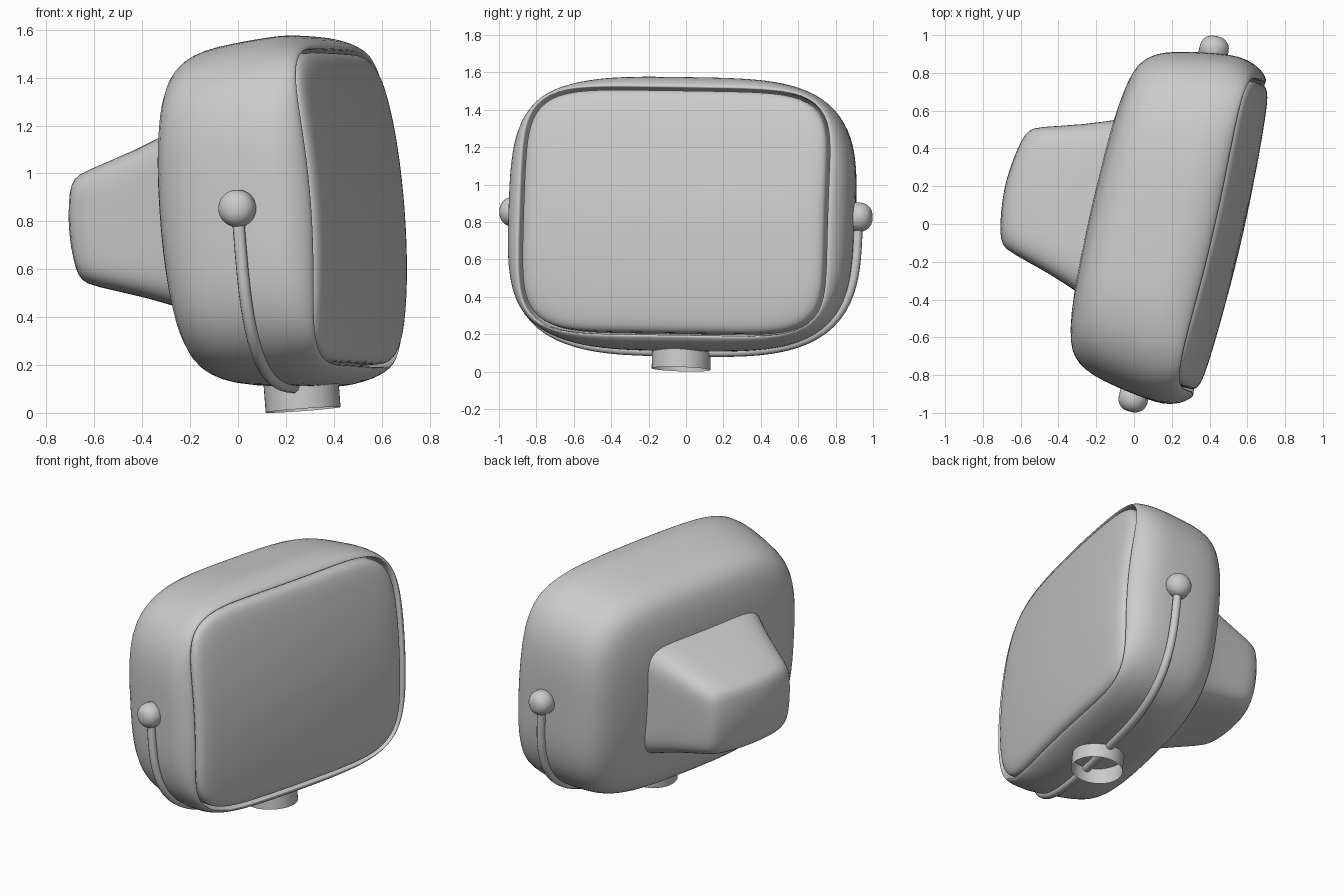
import bpy, bmesh, math
from mathutils import Matrix, Vector

if "Cube" in bpy.data.objects:
    bpy.data.objects.remove(bpy.data.objects["Cube"])

# Single grey finish
grey = bpy.data.materials.new("plain_grey")
grey.use_nodes = True
colour = (0.6, 0.6, 0.6, 1)
grey.diffuse_color = colour
grey.node_tree.nodes["Principled BSDF"].inputs["Base Color"].default_value = colour

# Tilted frame: local x points out of the screen, y along the width, z up
forward = Vector((0.971, -0.223, 0.08)).normalized()
side = Vector((0.224, 0.974, -0.015))
side = (side - forward * side.dot(forward)).normalized()
up = forward.cross(side)
FRAME = Matrix((forward, side, up)).transposed().to_4x4()
FRAME.translation = (0.21, 0, 0.84)
SEGMENTS = 72


def outline(angle, half_w, half_h, power):
    """Point on a rounded rectangle."""
    c, s = math.cos(angle), math.sin(angle)
    r = (abs(c) ** power + abs(s) ** power) ** (-1 / power)
    return half_w * r * c, half_h * r * s


def finish(name, bm):
    mesh = bpy.data.meshes.new(name)
    bm.to_mesh(mesh)
    bm.free()
    mesh.materials.append(grey)
    for p in mesh.polygons:
        p.use_smooth = True
    obj = bpy.data.objects.new(name, mesh)
    bpy.context.collection.objects.link(obj)
    obj.matrix_world = FRAME
    return obj


def loft(name, drop, bends, rings):
    """Skin rings (depth, half width, half height, power), bowing the end faces.

    Each bend (start, full, across, down) fades in between two depths."""
    bm = bmesh.new()
    rows = []
    for depth, w, h, power in rings:
        row = []
        for i in range(SEGMENTS):
            y, z = outline(2 * math.pi * i / SEGMENTS, w, h, power)
            x = depth
            for start, full, across, down in bends:
                weight = min(1, max(0, (depth - start) / (full - start)))
                x += weight * (across * y * y + down * z * z)
            row.append(bm.verts.new((x, y, z - drop)))
        rows.append(row)
    for a, b in zip(rows, rows[1:]):
        for i in range(SEGMENTS):
            j = (i + 1) % SEGMENTS
            bm.faces.new((a[i], a[j], b[j], b[i]))
    bmesh.ops.remove_doubles(bm, verts=bm.verts, dist=1e-5)
    obj = finish(name, bm)
    obj.modifiers.new("Smooth", 'SUBSURF').levels = 1
    return obj


FRONT_BOW = (0, 0.23, -0.05, -0.14)
BACK_BOW = (-0.1, -0.38, 0.05, 0.12)

# Casing, rolling over the front lip into a narrow groove around the screen
loft("casing", 0.005, [FRONT_BOW, BACK_BOW], [
    (-0.435, 0, 0, 3), (-0.435, 0.42, 0.33, 3.5), (-0.43, 0.6, 0.48, 3.8),
    (-0.41, 0.745, 0.6, 4), (-0.375, 0.81, 0.652, 4), (-0.31, 0.857, 0.687, 3.9),
    (-0.2, 0.893, 0.712, 3.8), (0, 0.927, 0.729, 3.7), (0.14, 0.94, 0.735, 3.7),
    (0.22, 0.936, 0.73, 3.8), (0.28, 0.915, 0.716, 4.2), (0.317, 0.885, 0.694, 4.9),
    (0.333, 0.858, 0.673, 5.6), (0.33, 0.845, 0.664, 6), (0.31, 0.84, 0.66, 6),
    (0.25, 0.838, 0.658, 6), (0.235, 0.82, 0.645, 6)])

# Bowed screen with a bevelled rim
loft("screen", 0.005, [FRONT_BOW], [
    (0.235, 0.828, 0.65, 6), (0.31, 0.828, 0.65, 6), (0.328, 0.825, 0.647, 6),
    (0.343, 0.805, 0.63, 6), (0.352, 0.775, 0.605, 5.5), (0.358, 0.7, 0.54, 5),
    (0.36, 0.47, 0.36, 4), (0.36, 0.24, 0.18, 3), (0.36, 0, 0, 3)])

# Tapered rear housing with a bowed back
loft("rear_housing", 0.008, [(-0.45, -0.87, 0.45, 0.55)], [
    (-0.917, 0, 0, 5), (-0.917, 0.15, 0.1, 5), (-0.915, 0.26, 0.175, 6),
    (-0.903, 0.313, 0.215, 7), (-0.868, 0.34, 0.24, 7), (-0.6, 0.405, 0.31, 7),
    (-0.38, 0.478, 0.387, 7)])

# Domed pivot knobs on both sides
for label, sign in (("left", 1), ("right", -1)):
    bm = bmesh.new()
    place = Matrix.Translation((0, sign * 0.955, 0)) @ Matrix.Rotation(-sign * math.pi / 2, 4, 'X')
    bmesh.ops.create_cone(bm, cap_ends=True, segments=32, radius1=0.078, radius2=0.078,
                          depth=0.13, matrix=place)
    rim = [e for e in bm.edges if all(v.co.y * sign > 1 for v in e.verts)]
    bmesh.ops.bevel(bm, geom=rim, offset=0.065, segments=6, profile=0.5, affect='EDGES')
    finish(label + "_pivot_knob", bm)

# Yoke rod running from knob to knob under the casing
curve = bpy.data.curves.new("yoke_rod", 'CURVE')
curve.dimensions = '3D'
curve.bevel_depth = 0.026
curve.bevel_resolution = 3
spline = curve.splines.new('POLY')
steps = 60
spline.points.add(steps)
for i, point in enumerate(spline.points):
    y, z = outline(math.pi * (1 + i / steps), 0.945, 0.737, 3.5)
    point.co = (0, y, z, 1)
spline.use_smooth = True
curve.materials.append(grey)
rod = bpy.data.objects.new("yoke_rod", curve)
bpy.context.collection.objects.link(rod)
rod.matrix_world = FRAME
bpy.context.view_layer.objects.active = rod
rod.select_set(True)
bpy.ops.object.convert(target='MESH')

# Open tubular socket below
bm = bmesh.new()
bmesh.ops.create_cone(bm, cap_ends=False, segments=48, radius1=0.157, radius2=0.157,
                      depth=0.13, matrix=Matrix.Translation((0, 0, -0.765)))
finish("mount_socket", bm)
